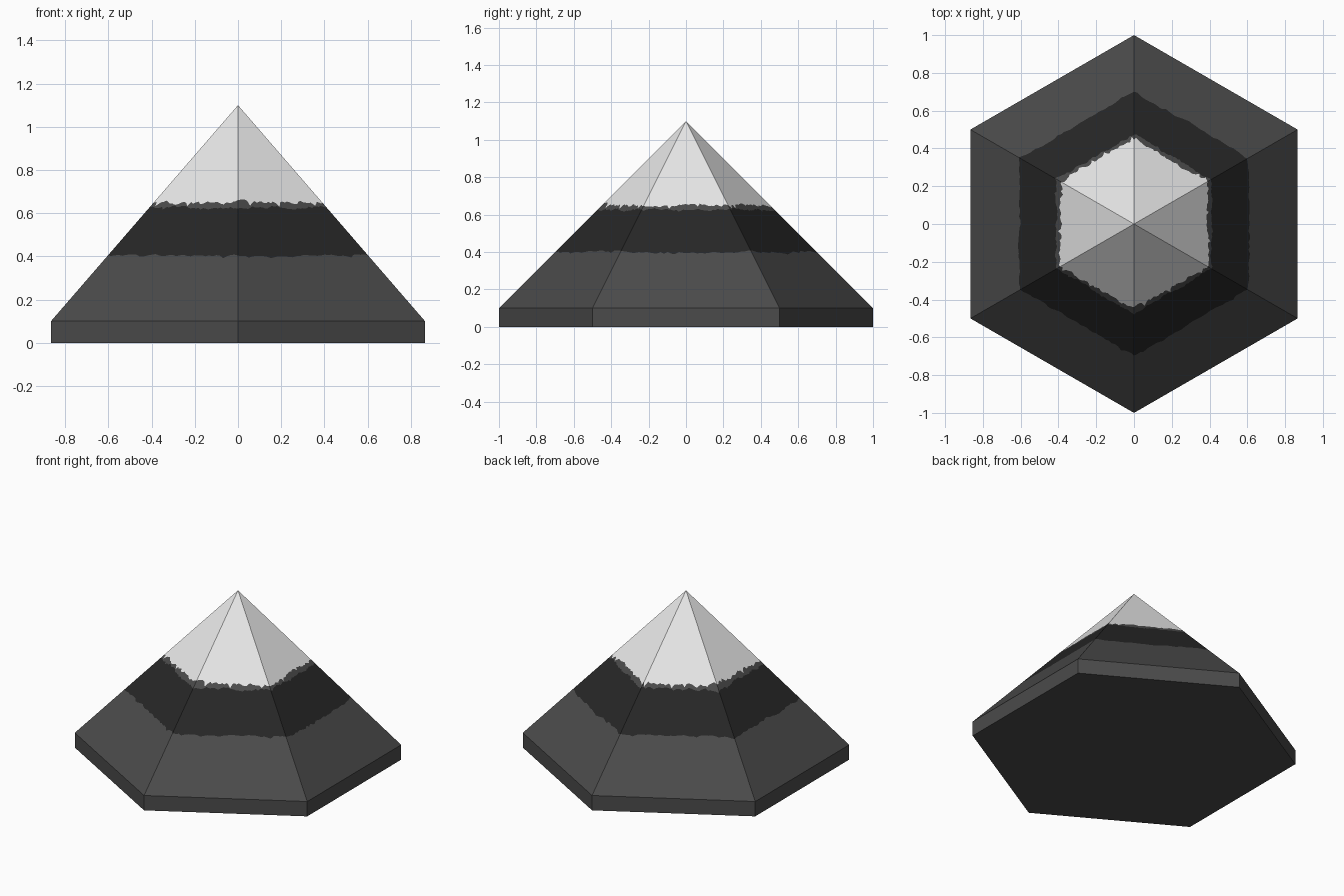
import bpy, bmesh, math, random

if "Cube" in bpy.data.objects:
    bpy.data.objects.remove(bpy.data.objects["Cube"])

random.seed(7)
APEX, BASE, COLS = 1.1, 0.1, 36


def material(name, value):
    m = bpy.data.materials.new(name)
    m.diffuse_color = (value, value, value, 1)
    m.use_nodes = True
    m.node_tree.nodes["Principled BSDF"].inputs["Base Color"].default_value = m.diffuse_color
    return m


rock = material("grey rock", 0.07)
dark = material("dark rock band", 0.02)
snow = material("snow", 0.8)

corners = [(math.cos(math.radians(90 + 60 * k)), math.sin(math.radians(90 + 60 * k)))
           for k in range(6)]
n = 6 * COLS


def outline(i):
    """Point i on the unit hexagon."""
    s, t = divmod(i % n, COLS)
    a, b = corners[s], corners[(s + 1) % 6]
    f = t / COLS
    return a[0] + (b[0] - a[0]) * f, a[1] + (b[1] - a[1]) * f


def ragged(mean, wander, drip):
    """Closed wobbly line of heights with occasional drips."""
    heights, h = [], 0.0
    for i in range(n):
        h = 0.7 * h + random.uniform(-wander, wander)
        heights.append(mean + h - (random.uniform(0, drip) if random.random() < 0.15 else 0))
    return heights


# Heights where the colours change
low = ragged(0.402, 0.005, 0.008)
mid = ragged(0.627, 0.006, 0.008)
top = [max(t, m + 0.003) for t, m in zip(ragged(0.651, 0.007, 0.025), mid)]


def build(name, bm, mats):
    bmesh.ops.recalc_face_normals(bm, faces=bm.faces)
    me = bpy.data.meshes.new(name)
    bm.to_mesh(me)
    bm.free()
    for m in mats:
        me.materials.append(m)
    ob = bpy.data.objects.new(name, me)
    bpy.context.collection.objects.link(ob)


# Mountain: six-sided plinth and pyramid in one closed skin
bm = bmesh.new()
rings = []
for heights in ([0.0] * n, [BASE] * n, low, mid, top):
    ring = []
    for i, z in enumerate(heights):
        x, y = outline(i)
        r = min(1.0, APEX - z)
        ring.append(bm.verts.new((x * r, y * r, z)))
    rings.append(ring)
tip = bm.verts.new((0, 0, APEX))
bm.faces.new(rings[0][::-1])
for k, mat in enumerate((0, 0, 1, 0)):
    for i in range(n):
        j = (i + 1) % n
        f = bm.faces.new((rings[k][i], rings[k][j], rings[k + 1][j], rings[k + 1][i]))
        f.material_index = mat
# Snow cap
for i in range(n):
    f = bm.faces.new((rings[4][i], rings[4][(i + 1) % n], tip))
    f.material_index = 2
build("mountain", bm, (rock, dark, snow))
